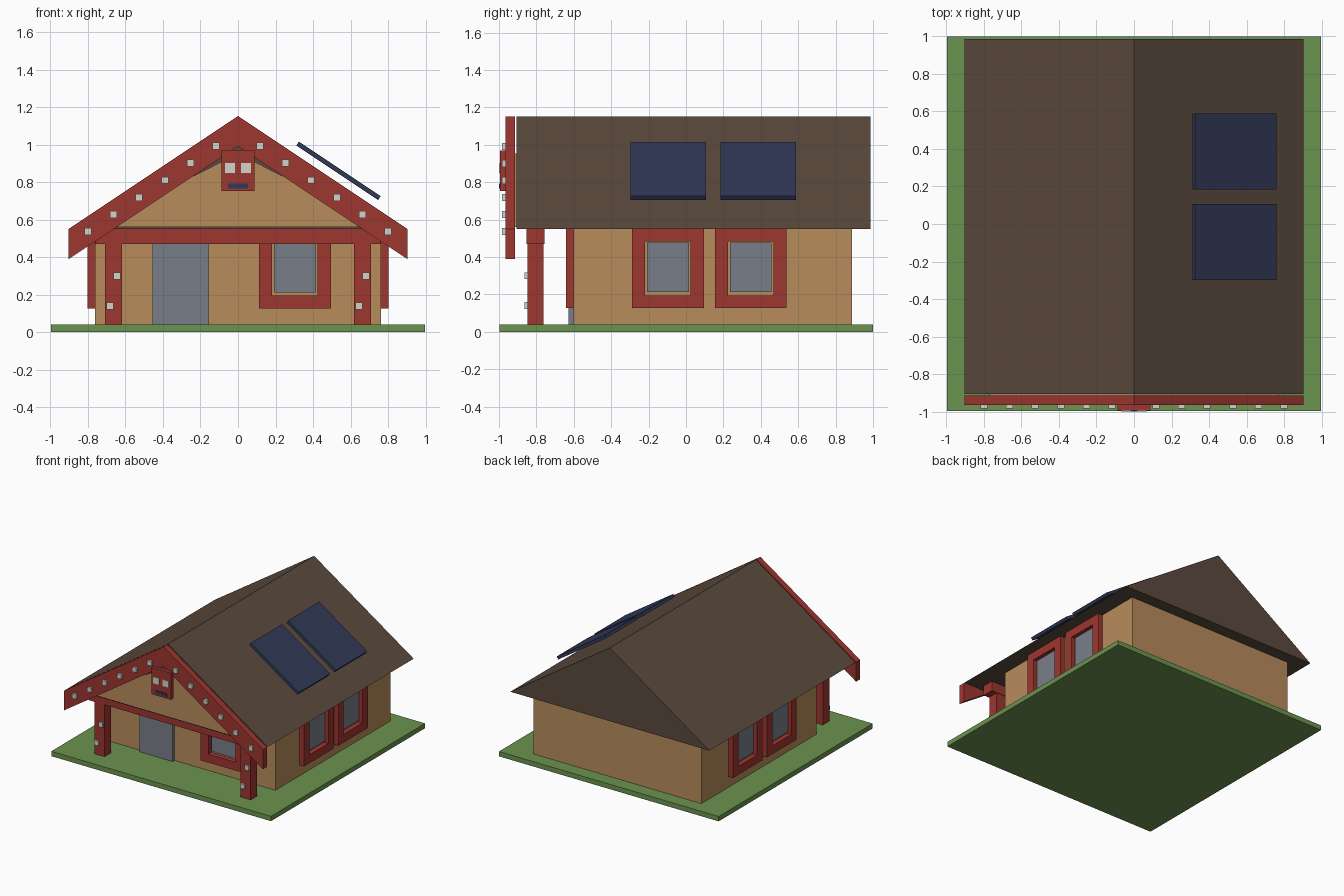
import bpy, bmesh, math
from mathutils import Matrix, Vector

if "Cube" in bpy.data.objects:
    bpy.data.objects.remove(bpy.data.objects["Cube"])


def mat(name, r, g, b):
    def lin(c):
        c /= 255
        return c / 12.92 if c <= 0.04045 else ((c + 0.055) / 1.055) ** 2.4
    m = bpy.data.materials.new(name)
    m.diffuse_color = (lin(r), lin(g), lin(b), 1)
    m.use_nodes = True
    m.node_tree.nodes["Principled BSDF"].inputs["Base Color"].default_value = m.diffuse_color
    return m


GRASS = mat("grass green", 107, 147, 78)
TAN = mat("tan wall", 184, 140, 92)
RED = mat("carved red", 158, 54, 48)
BROWN = mat("roof brown", 91, 74, 61)
GREY = mat("glass grey", 121, 126, 136)
NAVY = mat("panel navy", 48, 56, 86)
SHELL = mat("shell white", 212, 212, 204)


def finish(bm, name, m):
    bmesh.ops.recalc_face_normals(bm, faces=bm.faces)
    me = bpy.data.meshes.new(name)
    bm.to_mesh(me)
    bm.free()
    me.materials.append(m)
    ob = bpy.data.objects.new(name, me)
    bpy.context.collection.objects.link(ob)
    return ob


def boxes(name, m, *ranges):
    """One object from boxes given as (x0, x1, y0, y1, z0, z1)."""
    bm = bmesh.new()
    for x0, x1, y0, y1, z0, z1 in ranges:
        mx = Matrix.Translation(((x0 + x1) / 2, (y0 + y1) / 2, (z0 + z1) / 2))
        bmesh.ops.create_cube(bm, size=1, matrix=mx @ Matrix.Diagonal((x1 - x0, y1 - y0, z1 - z0, 1)))
    return finish(bm, name, m)


def prism(name, m, profile, y0, y1):
    """Extrude an (x, z) outline from y0 to y1."""
    bm = bmesh.new()
    f = bm.faces.new([bm.verts.new((x, y0, z)) for x, z in profile])
    ext = bmesh.ops.extrude_face_region(bm, geom=[f])["geom"]
    bmesh.ops.translate(bm, vec=(0, y1 - y0, 0), verts=[v for v in ext if isinstance(v, bmesh.types.BMVert)])
    return finish(bm, name, m)


def window(name, place):
    """Window facing -y on the plane y = 0, centred on x = 0, moved by a matrix."""
    o, i, b, t = 0.192, 0.122, 0.195, 0.482
    frame = boxes(name + "_frame", RED,
                  (-o, -i, -0.04, 0.01, 0.127, 0.552), (i, o, -0.04, 0.01, 0.127, 0.552),
                  (-i, i, -0.04, 0.01, 0.127, b), (-i, i, -0.04, 0.01, t, 0.552))
    glass = boxes(name + "_glass", GREY, (-0.112, 0.112, -0.015, 0.01, 0.212, 0.477))
    for ob in (frame, glass):
        ob.data.transform(place)


# ground slab and house body
boxes("ground_slab", GRASS, (-0.997, 0.997, -0.996, 1.0, 0, 0.04))
boxes("house_walls", TAN, (-0.762, 0.762, -0.602, 0.888, 0.04, 0.552))
boxes("front_door", GREY, (-0.457, -0.155, -0.627, -0.59, 0.04, 0.47))

# solid gable roof with front gable panel
prism("roof", BROWN, [(-0.903, 0.55), (0.903, 0.55), (0, 1.152)], -0.905, 0.987)
prism("gable_panel", TAN, [(-0.77, 0.56), (0.77, 0.56), (0, 0.953)], -0.917, -0.90)

# sloping boards along the front gable
prism("barge_boards", RED, [(0, 1.152), (-0.903, 0.55), (-0.903, 0.389), (0, 0.991),
                            (0.903, 0.389), (0.903, 0.55)], -0.965, -0.915)

# porch beam and posts with shell studs
boxes("porch_beam", RED, (-0.76, 0.76, -0.853, -0.757, 0.469, 0.55))
h = 0.0185
for side, cx in (("left", -0.663), ("right", 0.663)):
    boxes(side + "_post", RED, (cx - 0.045, cx + 0.045, -0.847, -0.762, 0.04, 0.47))
    boxes(side + "_post_studs", SHELL, *[
        (cx + dx - h, cx + dx + h, -0.863, -0.845, z - h, z + h)
        for dx, z in ((0.019, 0.3), (-0.019, 0.14))])

# studs stepping up both barge boards
studs = []
for s in (-1, 1):
    for k in range(6):
        x = 0.117 + k * 0.1366
        z = 1.07 - x * 0.667
        studs.append((s * x - h, s * x + h, -0.983, -0.963, z - h, z + h))
boxes("barge_studs", SHELL, *studs)

# carved mask at the gable peak
boxes("mask", RED, (-0.088, 0.088, -0.995, -0.96, 0.752, 0.97))
boxes("mask_eyes", SHELL, *[(s * 0.043 - 0.027, s * 0.043 + 0.027, -1.0, -0.994, 0.848, 0.901) for s in (-1, 1)])
boxes("mask_mouth", NAVY, (-0.053, 0.053, -1.0, -0.994, 0.767, 0.793))

# windows: one in front, two on each side
window("front_window", Matrix.Translation((0.303, -0.602, 0)))
for side, s in (("left", -1), ("right", 1)):
    for label, y in (("front", -0.097), ("rear", 0.346)):
        window(f"{side}_{label}_window",
               Matrix.Translation((s * 0.762, y, 0)) @ Matrix.Rotation(s * math.pi / 2, 4, 'Z'))

# solar panels floating above the right roof slope
for label, y in (("front", -0.096), ("rear", 0.386)):
    p = boxes(label + "_solar_panel", NAVY, (-0.262, 0.262, -0.202, 0.202, -0.0125, 0.0125))
    p.data.transform(Matrix.Translation(Vector((0.536, y, 0.86))) @ Matrix.Rotation(math.atan(0.667), 4, 'Y'))
